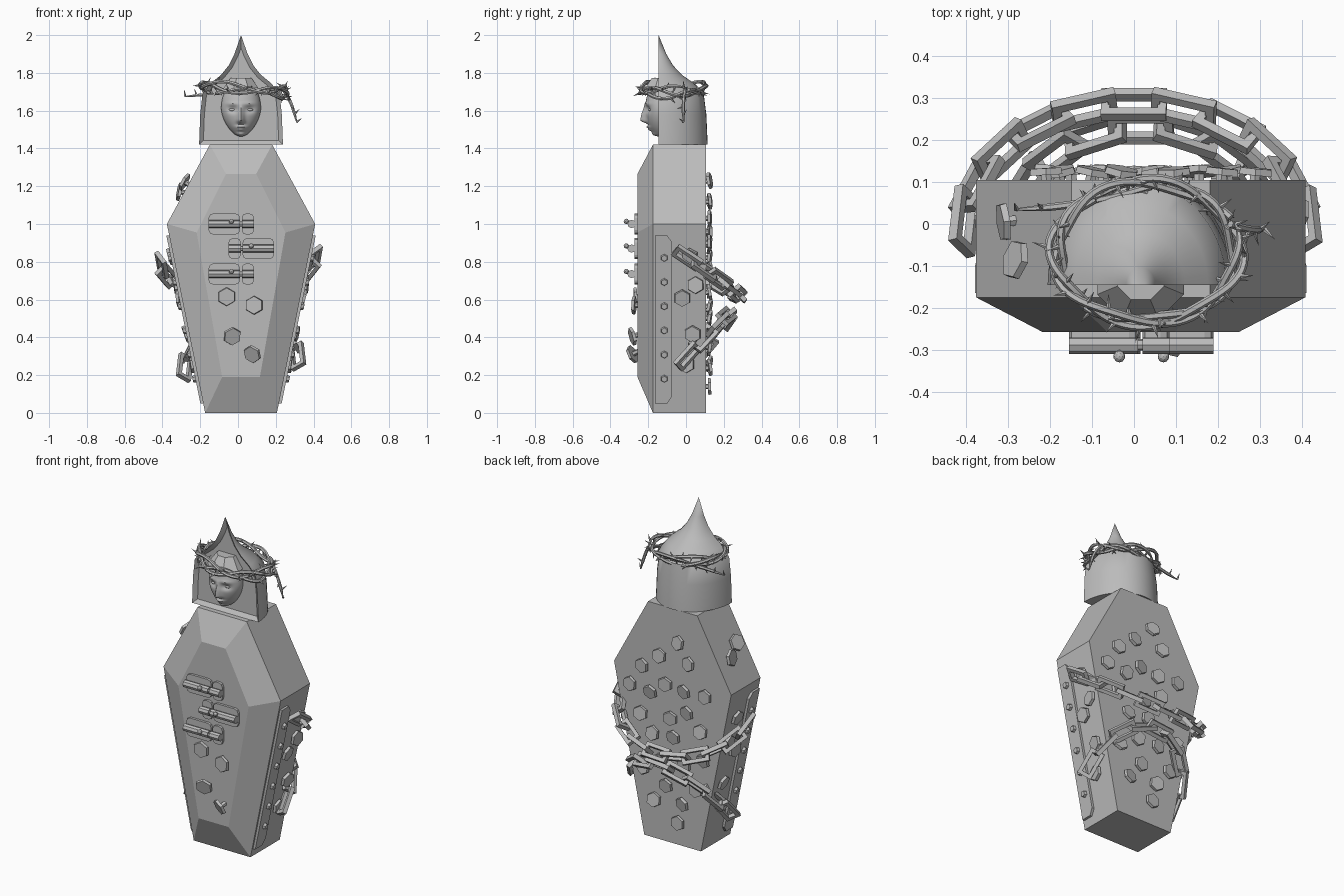
import bpy, bmesh, math, random
from mathutils import Vector, Matrix

if "Cube" in bpy.data.objects:
    bpy.data.objects.remove(bpy.data.objects["Cube"])

random.seed(4)
CX = 0.016
iron = bpy.data.materials.new("iron_grey")
iron.diffuse_color = (0.5, 0.5, 0.5, 1)
iron.use_nodes = True
iron.node_tree.nodes["Principled BSDF"].inputs["Base Color"].default_value = iron.diffuse_color


def finish(name, bm, smooth=None):
    bmesh.ops.recalc_face_normals(bm, faces=bm.faces)
    me = bpy.data.meshes.new(name)
    bm.to_mesh(me)
    bm.free()
    me.materials.append(iron)
    ob = bpy.data.objects.new(name, me)
    bpy.context.collection.objects.link(ob)
    if smooth:
        bpy.ops.object.select_all(action='DESELECT')
        ob.select_set(True)
        bpy.context.view_layer.objects.active = ob
        bpy.ops.object.shade_smooth_by_angle(angle=math.radians(smooth))
    return ob


def aim(loc, direction):
    return Matrix.Translation(loc) @ Vector(direction).to_track_quat('Z', 'Y').to_matrix().to_4x4()


def cone(bm, loc, direction, r1, r2, depth, seg):
    bmesh.ops.create_cone(bm, cap_ends=True, segments=seg, radius1=r1, radius2=r2,
                          depth=depth, matrix=aim(loc, direction))


def skin(bm, loops, caps=True):
    rows = [[bm.verts.new(p) for p in l] for l in loops]
    n = len(rows[0])
    for a, b in zip(rows, rows[1:]):
        for i in range(n):
            bm.faces.new((a[i], a[(i + 1) % n], b[(i + 1) % n], b[i]))
    if caps:
        bm.faces.new(rows[0])
        bm.faces.new(rows[-1])


# Coffin body with raised, bevelled lid
def coffin_loop(y, pts):
    return [(CX + x, y, z) for x, z in pts] + [(CX - x, y, z) for x, z in reversed(pts)]

outline = [(.19, 0), (.3925, 1.0), (.165, 1.42)]
bm = bmesh.new()
skin(bm, [coffin_loop(.105, outline), coffin_loop(-.175, outline),
          coffin_loop(-.257, [(.1, .19), (.235, .955), (.08, 1.265)])])
finish("coffin", bm)

# Hood: half-lathe with spire, flat front with recessed panel
prof = [(.222, 1.42), (.216, 1.58), (.204, 1.69), (.16, 1.745), (.105, 1.79),
        (.065, 1.84), (.035, 1.9)]
N = 24
bm = bmesh.new()
rows = [[bm.verts.new((CX + r * math.cos(math.pi * i / N),
                       -.145 + 1.17 * r * math.sin(math.pi * i / N), z))
         for i in range(N + 1)] for r, z in prof]
tip = bm.verts.new((CX, -.145, 2.0))
for a, b in zip(rows, rows[1:]):
    for i in range(N):
        bm.faces.new((a[i], a[i + 1], b[i + 1], b[i]))
for i in range(N):
    bm.faces.new((rows[-1][i], rows[-1][i + 1], tip))
bm.faces.new(rows[0])
front = bm.faces.new([r[0] for r in rows] + [tip] + [r[-1] for r in reversed(rows)])
bmesh.ops.recalc_face_normals(bm, faces=bm.faces)
bmesh.ops.inset_region(bm, faces=[front], thickness=.022, depth=-.02, use_even_offset=True)
finish("hood", bm, 35)

# Face: sphere shaped with nose, eye sockets and lips
def bump(x, z, x0, z0, sx, sz):
    return math.exp(-((x - x0) / sx) ** 2 - ((z - z0) / sz) ** 2)

bm = bmesh.new()
bmesh.ops.create_uvsphere(bm, u_segments=72, v_segments=56, radius=1)
for v in bm.verts:
    x, y, w = v.co
    x *= .105 * (1 - .22 * max(0, -w) ** 1.5)
    z = 1.613 + .15 * w
    out = .085 * y
    if y < 0:
        t = (1.645 - z) / .1
        if 0 < t:
            fall = t if t < 1 else max(0, 1 - (t - 1) * 6)
            out -= .036 * fall * math.exp(-(x / (.009 + .008 * min(t, 1))) ** 2)
        out -= .016 * bump(x, z, 0, 1.513, .026, .007) + .014 * bump(x, z, 0, 1.499, .022, .007)
        out -= .016 * bump(x, z, 0, 1.472, .03, .014)
        for s in (-1, 1):
            out += .016 * bump(x, z, s * .044, 1.607, .026, .016)
            out -= .006 * bump(x, z, s * .045, 1.637, .035, .008)
    v.co = (CX + x, -.13 + out, z)
finish("face", bm, 50)

bm = bmesh.new()
for s in (-1, 1):
    bmesh.ops.create_uvsphere(bm, u_segments=16, v_segments=10, radius=1,
                              matrix=Matrix.Translation((CX + s * .044, -.184, 1.605))
                              @ Matrix.Diagonal((.021, .014, .009, 1)))
finish("eyelids", bm, 60)

# Faceted cap over the forehead
bm = bmesh.new()
bmesh.ops.create_cone(bm, cap_ends=True, segments=8, radius1=.112, radius2=.06, depth=.07,
                      matrix=Matrix.Translation((CX, -.125, 1.738)) @ Matrix.Rotation(math.pi / 8, 4, 'Z'))
finish("forehead_cap", bm)


# Thorn crown: twisted vines with spikes
def vine(bm, pts, r):
    pts = [Vector(p) for p in pts]
    loops = []
    for i, p in enumerate(pts):
        d = (pts[min(i + 1, len(pts) - 1)] - pts[max(i - 1, 0)]).normalized()
        u = d.cross(Vector((0, 0, 1))).normalized()
        w = d.cross(u)
        k = r * min(1, .3 + .2 * (len(pts) - 1 - i))
        loops.append([p + k * (u * math.cos(a) + w * math.sin(a))
                      for a in [math.tau * j / 6 for j in range(6)]])
        if i % 3 == 1:
            a = random.uniform(0, math.tau)
            t = (u * math.cos(a) + w * math.sin(a) + d * random.uniform(-.5, .5)).normalized()
            cone(bm, p + t * .022, t, .007, 0, .04, 5)
    skin(bm, loops)


def ring(phase, start, turns, grow, dz):
    pts = []
    for i in range(int(72 * turns)):
        t = start + math.tau * i / 72
        k = 1 + grow + .06 * math.sin(4 * t + phase)
        pts.append((.03 + .217 * k * math.cos(t), -.068 + .165 * k * math.sin(t),
                    1.712 + dz - .015 * math.cos(t) + .022 * math.cos(3 * t + phase)))
    return pts

bm = bmesh.new()
vine(bm, ring(0, .5, 1.0, 0, .012), .010)
vine(bm, ring(2.1, 2.2, 1.0, .02, 0), .010)
vine(bm, ring(4.2, 4.0, 1.0, -.02, -.012), .010)
for a, b, c in [((.04, .09, 1.71), (-.12, .04, 1.69), (-.28, .035, 1.675)),
                ((.23, .0, 1.72), (.285, -.02, 1.66), (.31, -.012, 1.54))]:
    a, b, c = Vector(a), Vector(b), Vector(c)
    vine(bm, [a * (1 - t) ** 2 + b * 2 * t * (1 - t) + c * t * t for t in [i / 16 for i in range(17)]], .009)
finish("thorn_crown", bm, 40)

# Sliding bolts on the lid
for n, (x, z, s) in enumerate([(-.035, 1.0, 1), (.07, .87, -1), (-.035, .735, 1)]):
    bm = bmesh.new()
    for x0, x1 in ((-.12, .045), (.055, .12)):
        mid, w = x + s * (x0 + x1) / 2, x1 - x0
        poly = []
        for qx, qz, a0 in ((1, 1, 0), (-1, 1, 90), (-1, -1, 180), (1, -1, 270)):
            for a in (0, 45, 90):
                a = math.radians(a0 + a)
                poly.append((mid + qx * (w / 2 - .022) + .022 * math.cos(a),
                             z + qz * .033 + .022 * math.sin(a)))
        skin(bm, [[(px, y, pz) for px, pz in poly] for y in (-.25, -.272)])
        cone(bm, (mid, -.288, z), (1, 0, 0), .022, .022, w, 8)
    cone(bm, (x, -.288, z), (1, 0, 0), .014, .014, .24, 8)
    cone(bm, (x + s * .0, -.31, z + .012), (0, -1, .3), .008, .008, .03, 8)
    bmesh.ops.create_icosphere(bm, subdivisions=2, radius=.014,
                               matrix=Matrix.Translation((x, -.316, z + .014)))
    finish("lid_bolt_%d" % n, bm)


# Hexagonal nails with tilted heads
def nail(bm, loc, normal, tilt=.35, r=.05):
    n = Vector(normal).normalized()
    d = (n + Vector([random.uniform(-tilt, tilt) for _ in range(3)])).normalized()
    head = Vector(loc) + n * (.008 + tilt * .055)
    cone(bm, head, d, r, r * .94, .016, 6)
    cone(bm, head - d * .025, d, .014, .014, .05, 6)

bm = bmesh.new()
for x, z, t in [(-.06, .615, .05), (.085, .57, .2), (-.03, .405, .35), (.075, .31, .35)]:
    nail(bm, (x, -.257, z), (0, -1, 0), t)
finish("front_nails", bm)

bm = bmesh.new()
for x, z in [(-.03, 1.23), (.21, 1.03), (-.1, 1.12), (.095, 1.12), (.155, .885), (.055, .957),
             (-.07, .944), (-.21, .95), (.22, .74), (.02, .76), (-.09, .82), (0, .65),
             (-.18, .73), (.14, .64), (.2, .42), (.13, .24), (.05, .345), (-.06, .26),
             (-.03, .14), (-.2, .56), (-.15, .37), (.07, .5), (-.07, .5), (.29, .9)]:
    nail(bm, (x, .105, z), (0, 1, 0), .22, .045)
finish("back_nails", bm)


def side(s, y, z, off=0):
    return Vector((CX + s * (.19 + .2025 * z + off), y, z))

bm = bmesh.new()
for s in (-1, 1):
    for y, z in [(.02, .83), (.05, .68), (-.02, .61), (.035, .42), (.0, .26)]:
        nail(bm, side(s, y, z), (s, 0, -.2), .2, .047)
for y, x in [(.005, -.29), (-.085, -.262)]:
    z = 1.42 - (-.149 - x) / .2275 * .42
    nail(bm, (x, y, z), (-.42, 0, .2275), .3)
finish("side_nails", bm)

# Riveted strips along both lower sides
strip = [(-.165, .05), (-.1, .05), (-.075, .085), (-.075, .905), (-.1, .94), (-.165, .94)]
for s, label in ((-1, "left"), (1, "right")):
    bm = bmesh.new()
    skin(bm, [[side(s, y, z, o) for y, z in strip] for o in (-.005, .015)])
    for i in range(6):
        cone(bm, side(s, -.115, .18 + .128 * i, .02), (s, 0, -.2), .022, .016, .02, 6)
    finish(label + "_strip", bm)


# Two chains of square links looping behind the coffin
def link(bm, loc, tangent, roll):
    u = tangent.normalized()
    v = u.cross(Vector((0, 0, 1))).normalized()
    w = u.cross(v)
    v, w = v * math.cos(roll) + w * math.sin(roll), w * math.cos(roll) - v * math.sin(roll)
    corners = [[loc + u * sx * (.078 - a) + v * sy * (.042 - a) + w * b
                for a, b in ((0, -.012), (.021, -.012), (.021, .012), (0, .012))]
               for sx, sy in ((1, 1), (-1, 1), (-1, -1), (1, -1))]
    skin(bm, corners + [corners[0]], caps=False)
    bmesh.ops.remove_doubles(bm, verts=bm.verts, dist=1e-5)


def chain(name, count, path):
    bm = bmesh.new()
    for i in range(count):
        t = math.pi * (i + .3) / (count - .4)
        link(bm, path(t), path(t + .01) - path(t - .01),
             (.75 if i % 2 else -.8) + random.uniform(-.2, .2))
    finish(name, bm)

chain("upper_chain", 11, lambda t: Vector((.405 * math.cos(t), -.02 + .305 * math.sin(t),
                                          .82 - .2 * math.sin(t) + .02 * math.cos(t))))
chain("lower_chain", 9, lambda t: Vector((CX + .3 * math.cos(t), -.02 + .25 * math.sin(t),
                                         .24 + .28 * math.sin(t) + .03 * math.cos(t))))
